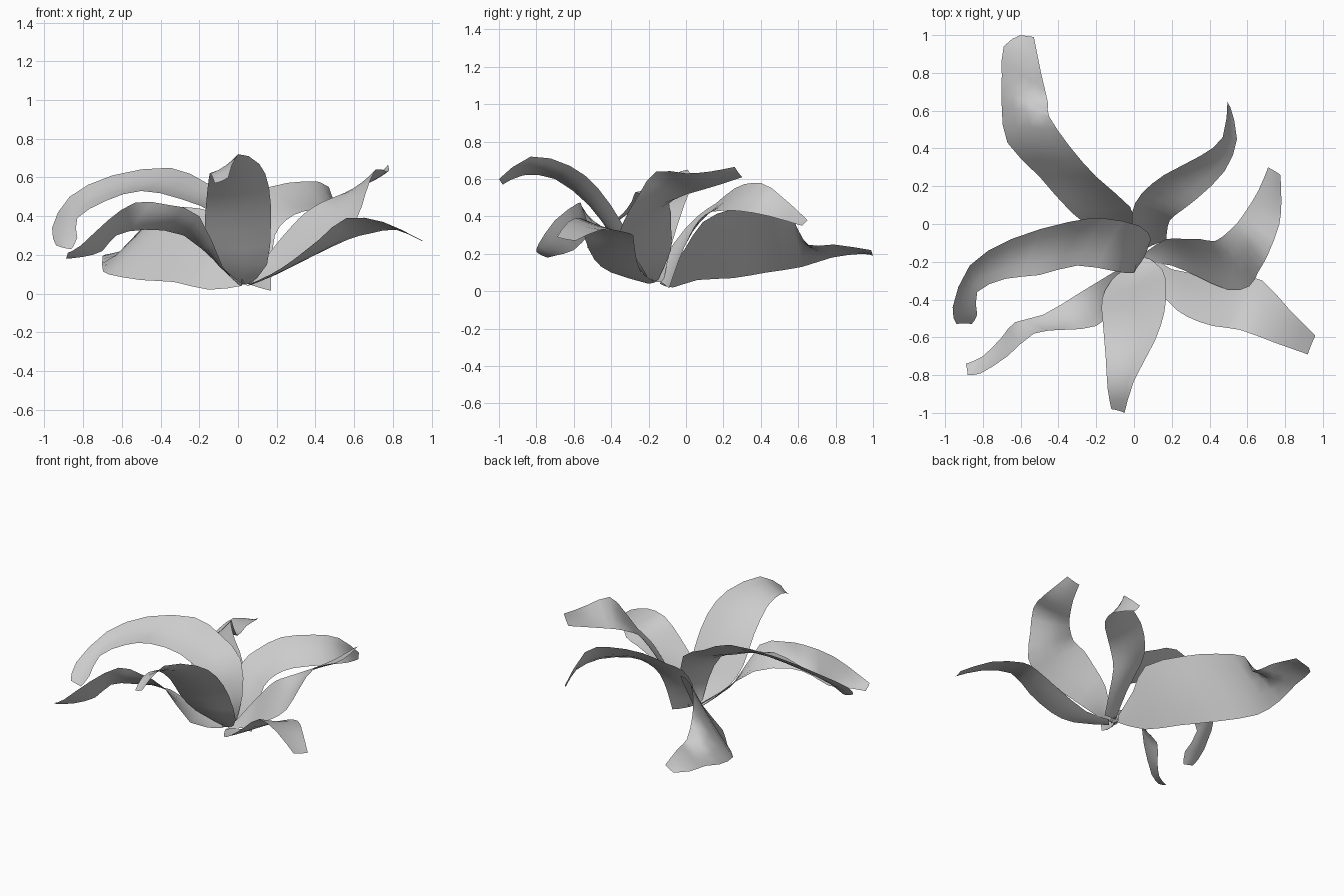
import bpy
import bmesh
from mathutils import Vector

default_cube = bpy.data.objects.get("Cube")
if default_cube:
    bpy.data.objects.remove(default_cube, do_unlink=True)

STEPS = 2      # subdivisions between two path points
COLUMNS = 4    # faces across one petal


def make_material(name, value):
    material = bpy.data.materials.new(name)
    material.use_nodes = True
    colour = (value, value, value, 1)
    material.diffuse_color = colour
    shader = next(node for node in material.node_tree.nodes
                  if node.type == "BSDF_PRINCIPLED")
    shader.inputs["Base Color"].default_value = colour
    shader.inputs["Roughness"].default_value = 0.8
    return material


def smooth_path(points):
    """Pass a soft curve through the given edge points."""
    points = [Vector(point) for point in points]
    path = []
    for i in range(len(points) - 1):
        before = points[max(i - 1, 0)]
        start, end = points[i], points[i + 1]
        after = points[min(i + 2, len(points) - 1)]
        for step in range(STEPS):
            t = step / STEPS
            linear = start.lerp(end, t)
            bend = (start - before) - (end - start)
            bend_end = (after - end) - (end - start)
            curve = linear + (bend * (1 - t) - bend_end * t) * t * (1 - t) / 2
            path.append(curve)
    path.append(points[-1])
    return path


def make_petal(name, low_edge, high_edge, material, fold):
    """Stretch a channelled sheet between its two edge curves."""
    low_path, high_path = smooth_path(low_edge), smooth_path(high_edge)
    middle = [a.lerp(b, 0.5) for a, b in zip(low_path, high_path)]
    last = len(middle) - 1
    mesh = bmesh.new()
    rows = []
    for i, (low, high) in enumerate(zip(low_path, high_path)):
        along = middle[min(i + 1, last)] - middle[max(i - 1, 0)]
        across = high - low
        normal = across.cross(along).normalized()
        if normal.z < 0:
            normal.negate()
        row = []
        for column in range(COLUMNS + 1):
            u = column / COLUMNS
            sag = normal * across.length * fold * 4 * u * (1 - u)
            row.append(mesh.verts.new(low.lerp(high, u) - sag))
        rows.append(row)
    for row, following in zip(rows, rows[1:]):
        for column in range(COLUMNS):
            mesh.faces.new((row[column], row[column + 1],
                            following[column + 1], following[column]))
    bmesh.ops.recalc_face_normals(mesh, faces=mesh.faces)
    if sum(face.normal.z * face.calc_area() for face in mesh.faces) < 0:
        bmesh.ops.reverse_faces(mesh, faces=mesh.faces)
    for face in mesh.faces:
        face.smooth = True
    data = bpy.data.meshes.new(name)
    mesh.to_mesh(data)
    mesh.free()
    data.materials.append(material)
    petal = bpy.data.objects.new(name, data)
    bpy.context.collection.objects.link(petal)
    return petal


petal_grey = make_material("petal pale grey", 0.6)

# Long, steeply tilted petal reaching to the back
make_petal(
    "back_long_petal",
    [(.02, -.14, .04), (-.15, -.07, .02), (-.33, .06, .06), (-.5, .25, .07),
     (-.67, .43, .1), (-.7, .62, .13), (-.7, .78, .18), (-.69, .94, .2),
     (-.6, 1, .19)],
    [(.03, -.12, .08), (0, -.01, .22), (-.02, .09, .37), (-.2, .25, .44),
     (-.34, .41, .44), (-.45, .57, .39), (-.455, .64, .25), (-.49, .79, .25),
     (-.53, .99, .22)],
    petal_grey, 0.01)

# Curling petal at the back left, broad at its base
make_petal(
    "back_left_petal",
    [(.17, -.09, .015), (.175, -.04, .16), (.19, .02, .3), (.25, .07, .38),
     (.34, .14, .425), (.48, .28, .43), (.545, .45, .4), (.51, .62, .35)],
    [(.03, -.15, .06), (0, -.07, .25), (-.01, .06, .4), (.04, .16, .47),
     (.16, .26, .55), (.35, .36, .58), (.47, .46, .55), (.495, .65, .38)],
    petal_grey, 0.05)

# Tall arching petal on the right side
make_petal(
    "right_arch_petal",
    [(.02, -.2, .05), (0, -.26, .22), (-.1, -.25, .4), (-.3, -.22, .49),
     (-.5, -.27, .53), (-.68, -.29, .48), (-.83, -.36, .39),
     (-.83, -.48, .29), (-.86, -.53, .23)],
    [(.06, -.12, .05), (.09, -.08, .24), (.03, -.01, .46), (-.16, .03, .57),
     (-.35, .01, .65), (-.65, -.08, .61), (-.87, -.22, .5),
     (-.96, -.44, .34), (-.94, -.53, .25)],
    petal_grey, 0.07)

# Narrow drooping petal at the front right
make_petal(
    "front_right_petal",
    [(.03, -.17, .05), (-.1, -.25, .15), (-.28, -.36, .3), (-.48, -.48, .33),
     (-.63, -.52, .3), (-.7, -.6, .22), (-.8, -.7, .19), (-.89, -.74, .18)],
    [(.01, -.2, .04), (-.08, -.42, .14), (-.2, -.54, .4), (-.37, -.56, .46),
     (-.53, -.58, .47), (-.67, -.7, .38), (-.81, -.79, .25),
     (-.88, -.8, .21)],
    petal_grey, 0.05)

# Upright petal at the front, its tip bent over
make_petal(
    "front_petal",
    [(0, -.18, .05), (-.12, -.3, .17), (-.17, -.4, .3), (-.165, -.52, .46),
     (-.15, -.7, .6), (-.14, -.87, .62), (-.12, -.98, .57)],
    [(.06, -.17, .05), (.15, -.24, .15), (.17, -.34, .36), (.16, -.47, .55),
     (.11, -.62, .67), (0, -.83, .72), (-.05, -1, .6)],
    petal_grey, 0.06)

# Low spreading petal at the front left
make_petal(
    "front_left_petal",
    [(.08, -.16, .05), (.2, -.24, .1), (.4, -.27, .2), (.57, -.28, .28),
     (.68, -.3, .31), (.82, -.45, .33), (.96, -.59, .27)],
    [(.04, -.2, .04), (.17, -.4, .1), (.28, -.49, .17), (.42, -.54, .28),
     (.56, -.56, .39), (.75, -.63, .37), (.92, -.69, .29)],
    petal_grey, 0.03)

# Twisting petal on the left side: its outer edge rises past the bend
make_petal(
    "left_twisted_petal",
    [(.05, -.2, .05), (.2, -.22, .1), (.34, -.28, .19), (.5, -.35, .29),
     (.61, -.33, .38), (.66, -.25, .52), (.71, -.16, .64), (.77, 0, .63),
     (.78, .13, .64), (.775, .26, .665)],
    [(.06, -.15, .06), (.17, -.08, .22), (.27, -.08, .34), (.35, -.08, .42),
     (.43, -.09, .47), (.5, -.04, .5), (.55, .01, .52), (.6, .08, .54),
     (.66, .18, .57), (.71, .3, .61)],
    petal_grey, 0.04)
